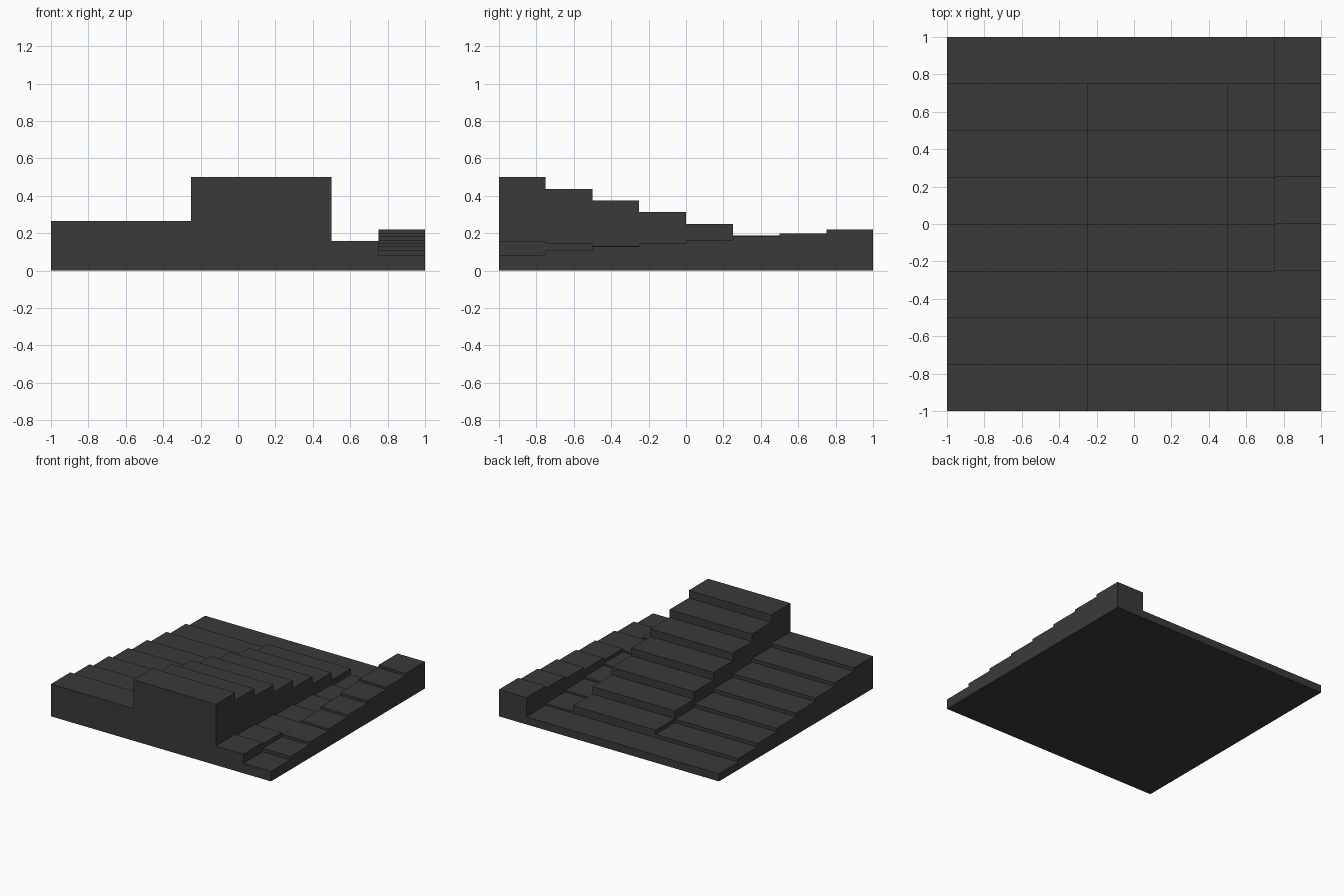
import bpy, bmesh

if "Cube" in bpy.data.objects:
    bpy.data.objects.remove(bpy.data.objects["Cube"])

ROWS = 8
DEPTH = 2 / ROWS
BACK = 0.0625  # shared height of the low rear landing


def ramp(start, end):
    return [start + (end - start) * i / (ROWS - 1) for i in range(ROWS)]


# Each flight: name, left x, right x, step heights from front to back
flights = [
    ("left_stairs", -1.0, -0.25, ramp(0.265, BACK)),
    ("tall_stairs", -0.25, 0.5, ramp(0.5, BACK)),
    ("narrow_stairs", 0.5, 0.75, ramp(0.158, BACK)),
    ("rising_stairs", 0.75, 1.0,
     [0.082, 0.109, 0.1305, 0.146, 0.164, 0.183, 0.2, 0.22]),
]

stone = bpy.data.materials.new("dark_stone")
stone.diffuse_color = (0.042, 0.042, 0.042, 1)
stone.use_nodes = True
stone.node_tree.nodes["Principled BSDF"].inputs["Base Color"].default_value = stone.diffuse_color


def height(col, row):
    if 0 <= col < len(flights) and 0 <= row < ROWS:
        return flights[col][3][row]
    return 0.0


for c, (name, x0, x1, steps) in enumerate(flights):
    bm = bmesh.new()

    def quad(*points):
        bm.faces.new([bm.verts.new(p) for p in points])

    for r, h in enumerate(steps):
        y0 = -1 + r * DEPTH
        y1 = y0 + DEPTH
        # Tread
        quad((x0, y0, h), (x1, y0, h), (x1, y1, h), (x0, y1, h))
        # Exposed walls and risers, only where this step is the higher one
        sides = [
            (c, r - 1, (x0, y0), (x1, y0)),
            (c + 1, r, (x1, y0), (x1, y1)),
            (c, r + 1, (x1, y1), (x0, y1)),
            (c - 1, r, (x0, y1), (x0, y0)),
        ]
        for nc, nr, a, b in sides:
            low = height(nc, nr)
            if h > low + 1e-4:
                quad((*a, low), (*b, low), (*b, h), (*a, h))
    # Underside
    quad((x0, -1, 0), (x0, 1, 0), (x1, 1, 0), (x1, -1, 0))

    bmesh.ops.remove_doubles(bm, verts=bm.verts, dist=1e-5)
    mesh = bpy.data.meshes.new(name)
    bm.to_mesh(mesh)
    bm.free()
    mesh.materials.append(stone)
    bpy.context.collection.objects.link(bpy.data.objects.new(name, mesh))
